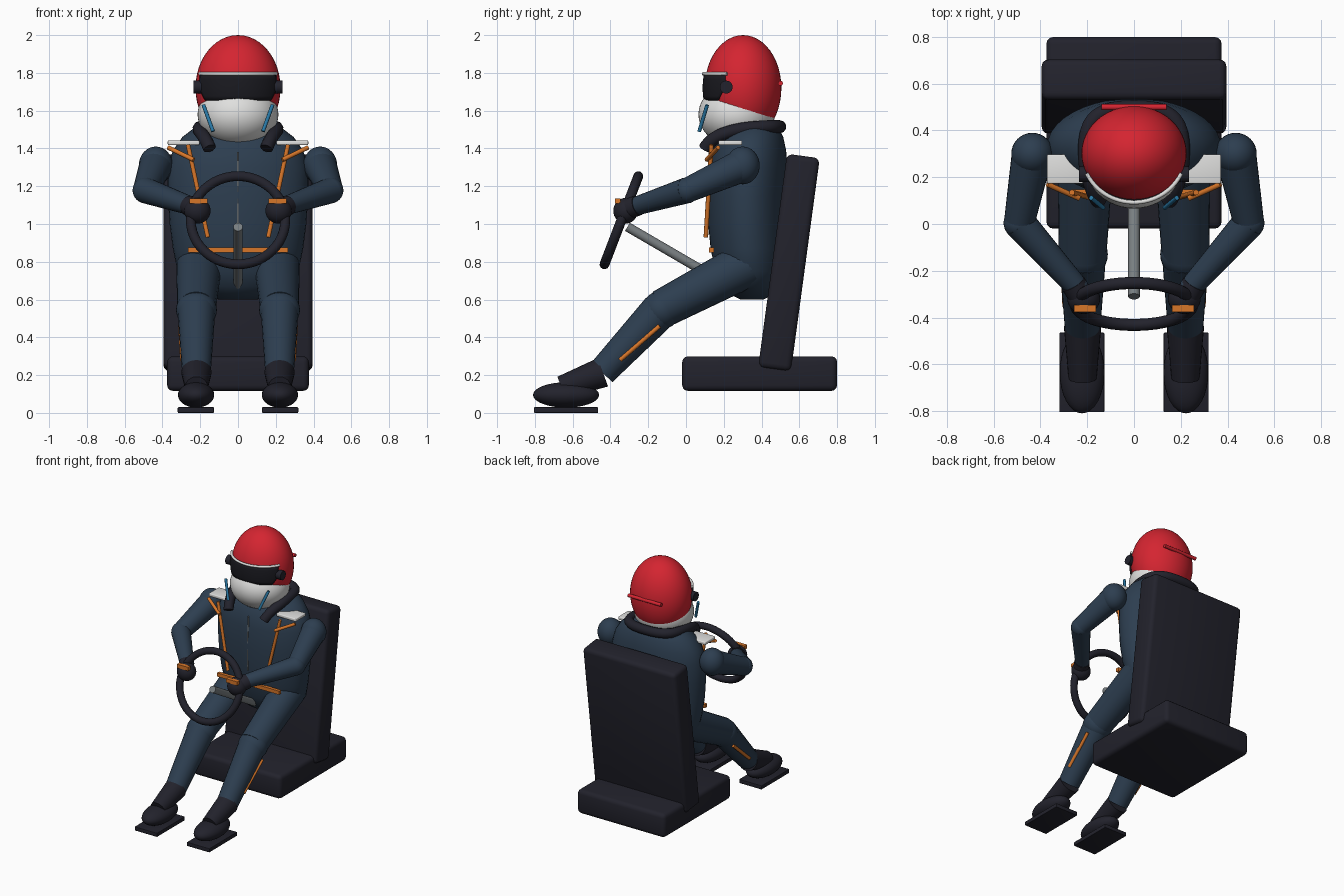
import bpy, bmesh, math
from mathutils import Vector, Matrix

if "Cube" in bpy.data.objects:
    bpy.data.objects.remove(bpy.data.objects["Cube"])


def material(name, rgb):
    m = bpy.data.materials.new(name)
    m.diffuse_color = (*rgb, 1)
    m.use_nodes = True
    m.node_tree.nodes["Principled BSDF"].inputs["Base Color"].default_value = m.diffuse_color
    return m


NAVY = material("navy suit", (0.026, 0.048, 0.080))
DARK = material("dark trim", (0.016, 0.016, 0.025))
RED = material("red", (0.66, 0.018, 0.03))
WHITE = material("white", (0.74, 0.74, 0.73))
ORANGE = material("orange", (0.68, 0.18, 0.022))
BLUE = material("blue", (0.022, 0.19, 0.38))
GREY = material("grey", (0.19, 0.21, 0.22))
BLACK = material("visor black", (0.010, 0.010, 0.014))


def finish(name, bm, mat):
    bmesh.ops.recalc_face_normals(bm, faces=bm.faces)
    me = bpy.data.meshes.new(name)
    bm.to_mesh(me)
    bm.free()
    me.materials.append(mat)
    ob = bpy.data.objects.new(name, me)
    bpy.context.collection.objects.link(ob)
    bpy.ops.object.select_all(action='DESELECT')
    ob.select_set(True)
    bpy.context.view_layer.objects.active = ob
    bpy.ops.object.shade_smooth_by_angle(angle=math.radians(40))
    return ob


def ball(name, c, r, mat, seg=32):
    bm = bmesh.new()
    bmesh.ops.create_uvsphere(bm, u_segments=seg, v_segments=seg // 2, radius=1,
                              matrix=Matrix.Translation(c) @ Matrix.Diagonal((*r, 1)))
    return finish(name, bm, mat)


def limb(name, a, b, r1, r2, mat, seg=24):
    a, b = Vector(a), Vector(b)
    d = b - a
    bm = bmesh.new()
    bmesh.ops.create_cone(bm, cap_ends=True, segments=seg, radius1=r1, radius2=r2, depth=d.length,
                          matrix=Matrix.Translation((a + b) / 2) @ d.to_track_quat('Z', 'Y').to_matrix().to_4x4())
    return finish(name, bm, mat)


def box(name, c, size, mat, bevel=0.0, tilt=0.0):
    bm = bmesh.new()
    bmesh.ops.create_cube(bm, size=1, matrix=Matrix.Diagonal((*size, 1)))
    if bevel:
        bmesh.ops.bevel(bm, geom=bm.edges[:], offset=bevel, segments=3, profile=0.5, affect='EDGES')
    bm.transform(Matrix.Translation(c) @ Matrix.Rotation(tilt, 4, 'X'))
    return finish(name, bm, mat)


def loft(name, rings, mat, closed=False):
    """Skin a list of point rings; closed also joins last ring to first."""
    bm = bmesh.new()
    vs = [[bm.verts.new(p) for p in ring] for ring in rings]
    n = len(vs[0])
    for i in range(len(vs) - (0 if closed else 1)):
        a, b = vs[i], vs[(i + 1) % len(vs)]
        for j in range(n):
            bm.faces.new((a[j], a[(j + 1) % n], b[(j + 1) % n], b[j]))
    if not closed:
        bm.faces.new(vs[0])
        bm.faces.new(vs[-1])
    return finish(name, bm, mat)


def tube(name, pts, r, mat):
    cu = bpy.data.curves.new(name, 'CURVE')
    cu.dimensions = '3D'
    cu.bevel_depth, cu.bevel_resolution, cu.use_fill_caps = r, 3, True
    sp = cu.splines.new('NURBS')
    sp.points.add(len(pts) - 1)
    for p, co in zip(sp.points, pts):
        p.co = (*co, 1)
    sp.use_endpoint_u, sp.order_u, sp.resolution_u = True, 3, 6
    cu.materials.append(mat)
    ob = bpy.data.objects.new(name, cu)
    bpy.context.collection.objects.link(ob)
    bpy.ops.object.select_all(action='DESELECT')
    ob.select_set(True)
    bpy.context.view_layer.objects.active = ob
    bpy.ops.object.convert(target='MESH')
    bpy.ops.object.shade_smooth_by_angle(angle=math.radians(40))
    return ob


# seat
box("seat_base", (0, 0.39, 0.208), (0.75, 0.82, 0.183), DARK, 0.03)
box("seat_back", (0, 0.545, 0.795), (0.79, 0.175, 1.14), DARK, 0.03, -math.radians(7.7))

# torso and pelvis: stacked ellipses (z, half width, half depth, centre y)
body = [(0.60, 0.10, 0.06, 0.35), (0.625, 0.18, 0.11, 0.35), (0.67, 0.26, 0.155, 0.345),
        (0.75, 0.32, 0.185, 0.34), (0.87, 0.345, 0.20, 0.33), (1.0, 0.362, 0.207, 0.325),
        (1.15, 0.372, 0.21, 0.325), (1.30, 0.372, 0.208, 0.33), (1.39, 0.345, 0.195, 0.335),
        (1.46, 0.295, 0.17, 0.345), (1.51, 0.23, 0.135, 0.355), (1.535, 0.15, 0.09, 0.36)]
T = [2 * math.pi * k / 40 for k in range(40)]
loft("torso", [[(rx * math.cos(t), cy + ry * math.sin(t), z) for t in T] for z, rx, ry, cy in body], NAVY)
limb("neck", (0, 0.31, 1.45), (0, 0.30, 1.62), 0.12, 0.12, NAVY)
limb("zip", (0, 0.118, 0.97), (0, 0.125, 1.38), 0.006, 0.006, GREY, 8)
box("lap_belt", (0, 0.135, 0.862), (0.53, 0.025, 0.028), ORANGE)

# neck support with two front horns
half = [(0.15, 0.10, 1.40), (0.17, 0.13, 1.45), (0.21, 0.26, 1.50), (0.20, 0.42, 1.515), (0.13, 0.485, 1.515)]
tube("neck_support", half + [(0, 0.50, 1.515)] + [(-x, y, z) for x, y, z in reversed(half)], 0.035, DARK)

# helmet
HC, HR = Vector((0, 0.302, 1.72)), (0.225, 0.203, 0.28)
ball("helmet_shell", HC, HR, RED, 48)
ball("helmet_chin", (0, 0.268, 1.58), (0.214, 0.202, 0.17), WHITE, 48)
limb("helmet_rear_bar", (-0.14, 0.50, 1.745), (0.14, 0.50, 1.745), 0.013, 0.013, RED, 12)

# visor: thin patch that follows the shell
bm = bmesh.new()
grid = []
for i in range(7):
    z = 1.655 + 0.135 * i / 6
    f = math.sqrt(1 - ((z - HC.z) / 0.29) ** 2)
    lim = math.radians(50 + 12 * min(1, i / 3))
    grid.append([bm.verts.new((0.235 * f * math.sin(a), HC.y - 0.214 * f * math.cos(a), z))
                 for a in (lim * (k / 12 - 1) for k in range(25))])
for a, b in zip(grid, grid[1:]):
    for k in range(24):
        bm.faces.new((a[k], a[k + 1], b[k + 1], b[k]))
visor = finish("visor", bm, BLACK)
mod = visor.modifiers.new("thickness", 'SOLIDIFY')
mod.thickness, mod.offset = 0.016, -1

# visor brim
arc = [math.radians(-66 + 132 * k / 16) for k in range(17)]
tube("visor_brim", [(0.222 * math.sin(a), HC.y - 0.210 * math.cos(a), 1.795) for a in arc], 0.009, WHITE)

# steering wheel and column
wc, tilt = Vector((0, -0.342, 1.02)), math.radians(21)
up, side, nor = (Vector((0, math.sin(tilt), math.cos(tilt))), Vector((1, 0, 0)),
                 Vector((0, -math.cos(tilt), math.sin(tilt))))
rings = []
for k in range(48):
    a = 2 * math.pi * k / 48
    d = side * math.cos(a) + up * math.sin(a)
    rings.append([wc + d * (0.25 + 0.026 * math.cos(t)) + nor * 0.026 * math.sin(t)
                  for t in (2 * math.pi * j / 12 for j in range(12))])
loft("steering_wheel", rings, DARK, closed=True)
limb("steering_column", (0, -0.31, 0.985), (0, 0.30, 0.63), 0.025, 0.025, GREY)

for s, tag in ((-1, "left"), (1, "right")):
    def P(x, y, z):
        return (s * x, y, z)

    # helmet fittings
    limb(tag + "_visor_pivot", P(0.19, 0.213, 1.725), P(0.235, 0.213, 1.725), 0.034, 0.034, DARK)
    limb(tag + "_chin_stripe", P(0.183, 0.112, 1.63), P(0.132, 0.07, 1.49), 0.010, 0.010, BLUE, 10)

    # shoulder plate and harness
    box(tag + "_shoulder_plate", P(0.288, 0.235, 1.43), (0.168, 0.125, 0.024), WHITE, 0.006)
    limb(tag + "_harness_strap", P(0.265, 0.135, 1.42), P(0.16, 0.105, 0.93), 0.012, 0.012, ORANGE, 10)
    limb(tag + "_harness_side_strap", P(0.37, 0.17, 1.405), P(0.235, 0.11, 1.34), 0.012, 0.012, ORANGE, 10)

    # arm
    ball(tag + "_shoulder", P(0.435, 0.30, 1.31), (0.09, 0.09, 0.10), NAVY)
    limb(tag + "_upper_arm", P(0.435, 0.30, 1.31), P(0.49, 0.01, 1.18), 0.088, 0.066, NAVY)
    ball(tag + "_elbow", P(0.49, 0.005, 1.178), (0.068, 0.068, 0.068), NAVY)
    limb(tag + "_forearm", P(0.49, 0.005, 1.178), P(0.235, -0.28, 1.09), 0.069, 0.048, NAVY)
    limb(tag + "_glove_cuff", P(0.26, -0.255, 1.098), P(0.22, -0.32, 1.075), 0.054, 0.054, DARK)
    ball(tag + "_glove", P(0.215, -0.32, 1.07), (0.07, 0.065, 0.068), DARK)
    box(tag + "_glove_band", P(0.21, -0.362, 1.122), (0.095, 0.03, 0.028), ORANGE)

    # leg
    limb(tag + "_thigh", P(0.205, 0.33, 0.79), P(0.22, -0.13, 0.55), 0.122, 0.102, NAVY)
    ball(tag + "_knee", P(0.22, -0.13, 0.545), (0.108, 0.102, 0.102), NAVY)
    limb(tag + "_shin", P(0.22, -0.14, 0.54), P(0.22, -0.445, 0.215), 0.100, 0.076, NAVY)
    limb(tag + "_shin_stripe", P(0.305, -0.14, 0.46), P(0.295, -0.35, 0.28), 0.012, 0.012, ORANGE, 10)

    # boot and pedal
    limb(tag + "_boot_cuff", P(0.22, -0.44, 0.215), P(0.22, -0.66, 0.135), 0.080, 0.060, DARK)
    ball(tag + "_boot", P(0.222, -0.635, 0.095), (0.096, 0.175, 0.067), DARK)
    box(tag + "_pedal", P(0.223, -0.635, 0.015), (0.192, 0.34, 0.03), DARK, 0.004)
